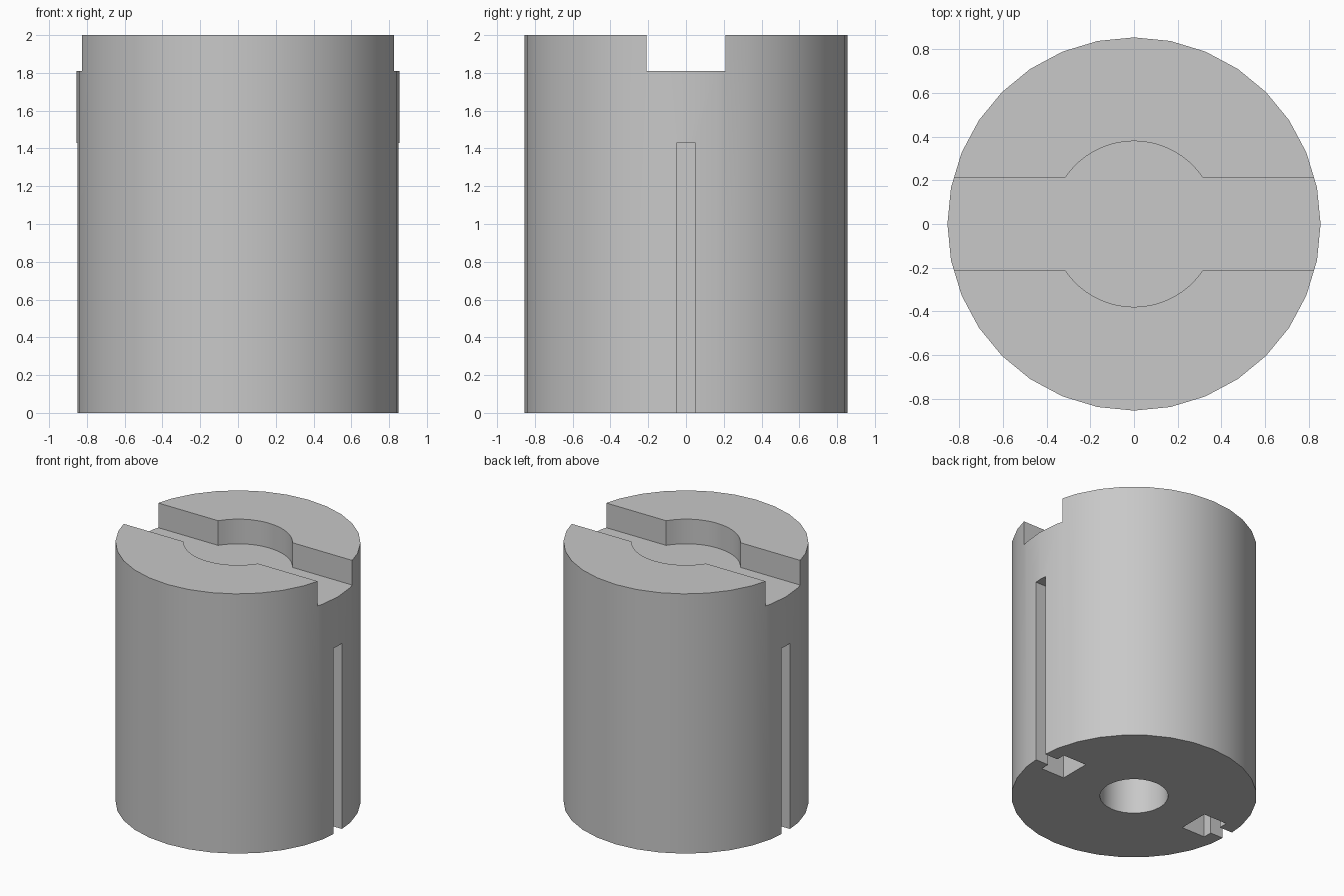
import bpy, bmesh, math

if "Cube" in bpy.data.objects:
    bpy.data.objects.remove(bpy.data.objects["Cube"])

RADIUS, HEIGHT = 0.855, 2.0


def prism(name, outline, z0, z1):
    """Extrude a counter-clockwise xy outline from z0 to z1."""
    bm = bmesh.new()
    face = bm.faces.new([bm.verts.new((x, y, z0)) for x, y in outline])
    ext = bmesh.ops.extrude_face_region(bm, geom=[face])
    for v in ext["geom"]:
        if isinstance(v, bmesh.types.BMVert):
            v.co.z = z1
    bmesh.ops.recalc_face_normals(bm, faces=bm.faces)
    mesh = bpy.data.meshes.new(name)
    bm.to_mesh(mesh)
    bm.free()
    obj = bpy.data.objects.new(name, mesh)
    bpy.context.collection.objects.link(obj)
    return obj


def arc(radius, start, end, steps):
    return [(radius * math.cos(start + (end - start) * i / steps),
             radius * math.sin(start + (end - start) * i / steps))
            for i in range(steps + 1)]


grey = bpy.data.materials.new("plain grey")
grey.diffuse_color = (0.58, 0.58, 0.58, 1)
grey.use_nodes = True
grey.node_tree.nodes["Principled BSDF"].inputs["Base Color"].default_value = grey.diffuse_color

# Main cylindrical body
body = prism("body", arc(RADIUS, 0, math.tau, 32)[:-1], 0, HEIGHT)
body.data.materials.append(grey)

# Cross slot that widens into a round recess in the top
half, recess, reach = 0.21, 0.38, 1.0
a = math.asin(half / recess)
outline = [(reach, -half), (reach, half)] + arc(recess, a, math.pi - a, 16)
outline += [(-x, -y) for x, y in outline]
cutters = [prism("top_slot_cutter", outline, 1.81, HEIGHT + 0.2)]

# Blind centre bore in the underside
cutters.append(prism("bore_cutter", arc(0.238, 0, math.tau, 32)[:-1], -0.2, 1.43))

# T-shaped grooves up both sides, open at the bottom
groove = [(0.54, -0.12), (0.74, -0.12), (0.74, -0.05), (1.0, -0.05),
          (1.0, 0.05), (0.74, 0.05), (0.74, 0.12), (0.54, 0.12)]
for side, s in (("right", 1), ("left", -1)):
    cutters.append(prism(side + "_groove_cutter",
                         [(s * x, s * y) for x, y in groove], -0.2, 1.43))

# Carve the body and discard the cutters
bpy.context.view_layer.objects.active = body
body.select_set(True)
for cutter in cutters:
    cutter.hide_render = True
    mod = body.modifiers.new(cutter.name, "BOOLEAN")
    mod.operation, mod.solver, mod.object = "DIFFERENCE", "EXACT", cutter
    bpy.ops.object.modifier_apply(modifier=mod.name)
    bpy.data.objects.remove(cutter)

bpy.ops.object.shade_smooth_by_angle(angle=math.radians(30))
